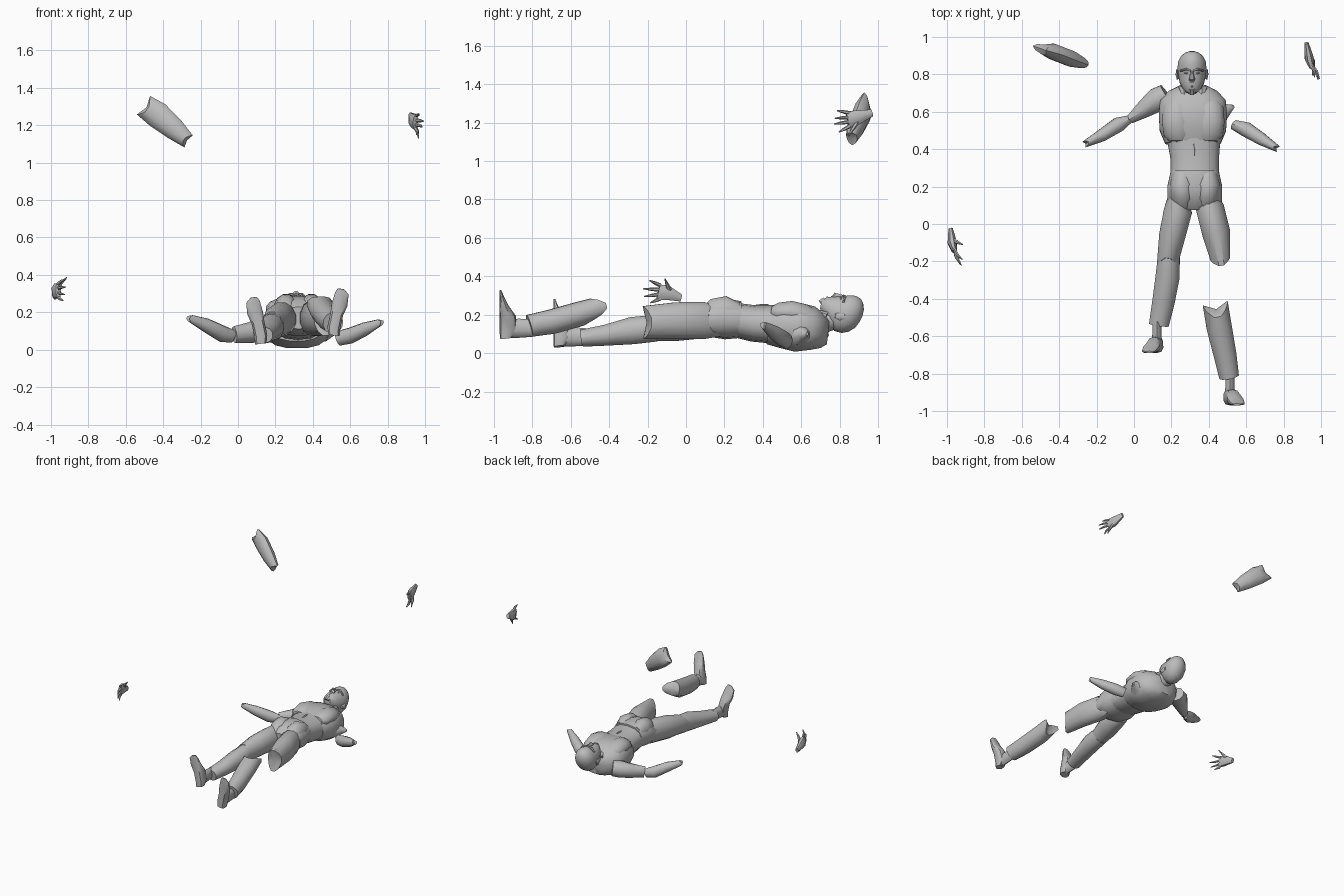
import bpy, bmesh, math
from mathutils import Vector

grey = bpy.data.materials.new("grey")
grey.diffuse_color = (0.5, 0.5, 0.5, 1)


def loft(name, rings, sides=12, up=(0, 0, 1), cut0=0, cut1=0, power=1.0, angle=40):
    """Skin rings (x, y, z, half width, half height); cut0/cut1 make torn, notched ends."""
    pts = [Vector(r[:3]) for r in rings]
    axis = (pts[-1] - pts[0]).normalized()
    u = axis.cross(Vector(up)).normalized()
    v = u.cross(axis)
    bm = bmesh.new()
    loops = []
    for i, (p, r) in enumerate(zip(pts, rings)):
        cut = -cut0 if i == 0 else cut1 if i == len(rings) - 1 else 0
        row = []
        for k in range(sides):
            a = 2 * math.pi * (k + 0.5) / sides
            c, s = math.cos(a), math.sin(a)
            c = math.copysign(abs(c) ** power, c)
            s = math.copysign(abs(s) ** power, s)
            shift = cut * math.cos(2 * a)
            row.append(bm.verts.new(p + u * c * r[3] + v * s * r[4] + axis * shift))
        loops.append(row)
    for a, b in zip(loops, loops[1:]):
        for k in range(sides):
            j = (k + 1) % sides
            bm.faces.new((a[k], a[j], b[j], b[k]))
    for row, p in ((loops[0], pts[0]), (loops[-1], pts[-1])):
        mid = bm.verts.new(p)
        for k in range(sides):
            bm.faces.new((row[k], row[(k + 1) % sides], mid))
    bmesh.ops.recalc_face_normals(bm, faces=bm.faces[:])
    me = bpy.data.meshes.new(name)
    bm.to_mesh(me)
    bm.free()
    me.materials.append(grey)
    ob = bpy.data.objects.new(name, me)
    bpy.context.collection.objects.link(ob)
    bpy.ops.object.select_all(action='DESELECT')
    ob.select_set(True)
    bpy.context.view_layer.objects.active = ob
    bpy.ops.object.shade_smooth_by_angle(angle=math.radians(angle))
    return ob


# Torso
loft("chest", [(.315, .43, .145, .15, .10), (.315, .50, .145, .18, .12),
               (.315, .58, .135, .185, .13), (.315, .66, .13, .178, .115),
               (.315, .71, .115, .13, .09), (.315, .74, .11, .07, .065)], 16, power=.8)
loft("abdomen", [(.325, .27, .17, .132, .09), (.325, .35, .155, .132, .095),
                 (.32, .45, .15, .145, .10)], 14, power=.85)
loft("navel_groove", [(.323, .365, .247, .006, .006), (.323, .40, .25, .01, .006),
                      (.32, .43, .25, .003, .005)], 6)
loft("pelvis", [(.325, .29, .175, .13, .095), (.325, .20, .18, .15, .108),
                (.325, .12, .175, .15, .09), (.325, .075, .17, .07, .06)], 14, power=.85)
for side, name in ((-1, "left"), (1, "right")):
    x = .317
    loft(name + "_breast", [(x + side * .08, .44, .215, .05, .03), (x + side * .085, .47, .215, .075, .05),
                            (x + side * .09, .54, .215, .08, .06), (x + side * .085, .62, .195, .078, .06),
                            (x + side * .07, .69, .16, .055, .05)], 12)
    loft(name + "_hip_front", [(.325 + side * .066, .285, .21, .05, .055), (.325 + side * .068, .22, .22, .068, .08),
                               (.325 + side * .066, .14, .205, .066, .08),
                               (.325 + side * .06, .085, .18, .045, .055)], 12)
    # Collar flaps
    loft(name + "_collar", [(.315 + side * .05, .73, .19, .03, .025),
                            (.315 + side * .045, .675, .215, .008, .015)], 6)

# Torn shoulder stump
loft("shoulder_stump", [(.46, .60, .10, .07, .06), (.505, .615, .10, .03, .03),
                        (.535, .63, .10, .008, .01)], 8)

# Head and face
loft("neck", [(.315, .65, .14, .075, .065), (.313, .72, .165, .058, .06), (.31, .79, .19, .055, .06)], 12)
loft("head", [(.31, .702, .255, .028, .024), (.31, .725, .243, .05, .05), (.31, .755, .225, .066, .072),
              (.31, .79, .205, .074, .093), (.31, .83, .203, .079, .102), (.31, .865, .205, .075, .097),
              (.31, .895, .207, .06, .078), (.31, .912, .21, .04, .05), (.31, .922, .21, .014, .018)], 16)
loft("nose", [(.31, .765, .288, .015, .015), (.31, .775, .297, .017, .019), (.31, .815, .292, .008, .012)], 8)
loft("moustache", [(.272, .752, .272, .006, .006), (.31, .762, .291, .008, .010),
                   (.348, .752, .272, .006, .006)], 6)
loft("lower_lip", [(.29, .738, .275, .004, .006), (.31, .735, .287, .006, .009), (.33, .738, .275, .004, .006)], 6)
loft("chin_beard", [(.31, .70, .258, .018, .02), (.31, .725, .277, .02, .017)], 8)
for side, name in ((-1, "left"), (1, "right")):
    loft(name + "_brow", [(.31 + side * .006, .818, .298, .006, .007), (.31 + side * .03, .827, .295, .007, .01),
                          (.31 + side * .06, .82, .268, .006, .008)], 6)
    loft(name + "_eye", [(.31 + side * .02, .806, .29, .003, .004), (.31 + side * .03, .807, .288, .006, .007),
                         (.31 + side * .042, .806, .278, .003, .004)], 6)
    loft(name + "_ear", [(.31 + side * .075, .775, .195, .008, .012), (.31 + side * .08, .80, .19, .009, .02),
                         (.31 + side * .08, .825, .19, .005, .014)], 6)

# Arms
loft("left_upper_arm", [(.175, .695, .11, .06, .06), (.125, .665, .105, .068, .065), (.055, .615, .09, .05, .055),
                        (-.02, .56, .08, .025, .045)], 10)
loft("left_forearm", [(-.025, .56, .07, .022, .035), (-.085, .53, .085, .042, .045),
                      (-.17, .475, .13, .035, .038), (-.258, .43, .168, .018, .022)], 10, cut1=.012)
loft("right_forearm", [(.535, .53, .06, .028, .04), (.60, .505, .075, .042, .043),
                       (.68, .455, .11, .035, .037), (.762, .405, .146, .018, .02)], 10, cut1=.012)
loft("severed_upper_arm", [(-.49, .935, 1.295, .028, .062), (-.43, .92, 1.255, .045, .072),
                           (-.34, .885, 1.18, .045, .06), (-.272, .86, 1.12, .03, .04)],
     10, cut0=-.02, cut1=-.01)

# Legs
loft("left_thigh", [(.235, .14, .17, .055, .085), (.235, .07, .165, .078, .092),
                    (.205, -.06, .15, .073, .09), (.18, -.20, .13, .056, .072)], 12, cut1=.03)
loft("left_lower_leg", [(.187, -.16, .13, .06, .072), (.18, -.28, .117, .067, .073),
                        (.157, -.42, .093, .062, .056), (.133, -.54, .078, .055, .046)], 12)
loft("right_thigh", [(.40, .16, .165, .05, .08), (.405, .09, .17, .078, .10),
                     (.44, -.05, .17, .078, .098), (.465, -.205, .16, .055, .088)], 12, cut0=-.02, cut1=-.02)
loft("right_lower_leg", [(.44, -.455, .24, .07, .055), (.455, -.55, .205, .07, .066),
                         (.487, -.70, .163, .063, .066), (.508, -.815, .142, .055, .06)], 12, cut0=.035)


# Upright feet: wedge with a flat sole and thin toes
def foot(name, ax, side, dy, dz):
    loft(name + "_ankle", [(ax, -.80 + dy, .13 + dz, .025, .045), (ax, -.87 + dy, .13 + dz, .025, .05),
                           (ax, -.93 + dy, .125 + dz, .033, .045)], 10)
    rows = [(.08, .0, .905, .968, .032), (.12, .0, .88, .97, .036), (.19, .015, .885, .97, .036),
            (.24, .03, .92, .97, .044), (.30, .042, .95, .97, .038), (.325, .038, .96, .97, .018)]
    loft(name + "_foot", [(ax + side * dx, -(a + b) / 2 + dy, z + dz, w, (b - a) / 2)
                          for z, dx, a, b, w in rows], 10, up=(0, 1, 0), power=.75)


foot("right", .513, 1, 0, 0)
foot("left", .122, -1, .28, -.045)


# Severed hands: wrist, palm and bent tapering fingers
def hand(name, wrist, palm, knuckle, tips, thumb, lean):
    w, p, q = Vector(wrist), Vector(palm), Vector(knuckle)
    loft(name + "_palm", [(*w, .012, .02), (*w.lerp(p, .5), .02, .03), (*p, .026, .042),
                          (*q, .015, .043)], 8)
    for i, tip in enumerate(tips):
        t = Vector(tip)
        base = q + Vector((0, .012, .034 - .0225 * i))
        mid = base.lerp(t, .5) + Vector((lean, 0, 0))
        loft(f"{name}_finger_{i + 1}", [(*base, .010, .011), (*mid, .009, .009), (*t, .003, .003)], 6)
    t = Vector(thumb)
    base = p.lerp(w, .3)
    mid = base.lerp(t, .6) + Vector((lean, 0, 0))
    loft(name + "_thumb", [(*base, .014, .014), (*mid, .010, .010), (*t, .003, .003)], 6, up=(0, 1, 0))


hand("left_hand", (-.98, -.025, .287), (-.972, -.10, .315), (-.96, -.145, .318),
     [(-.918, -.19, .378), (-.922, -.222, .335), (-.928, -.218, .295), (-.935, -.185, .262)],
     (-.915, -.11, .388), -.008)
hand("right_hand", (.922, .968, 1.25), (.937, .885, 1.225), (.95, .84, 1.215),
     [(.965, .785, 1.262), (.992, .775, 1.222), (.985, .77, 1.192), (.955, .795, 1.15)],
     (.965, .845, 1.13), .006)
